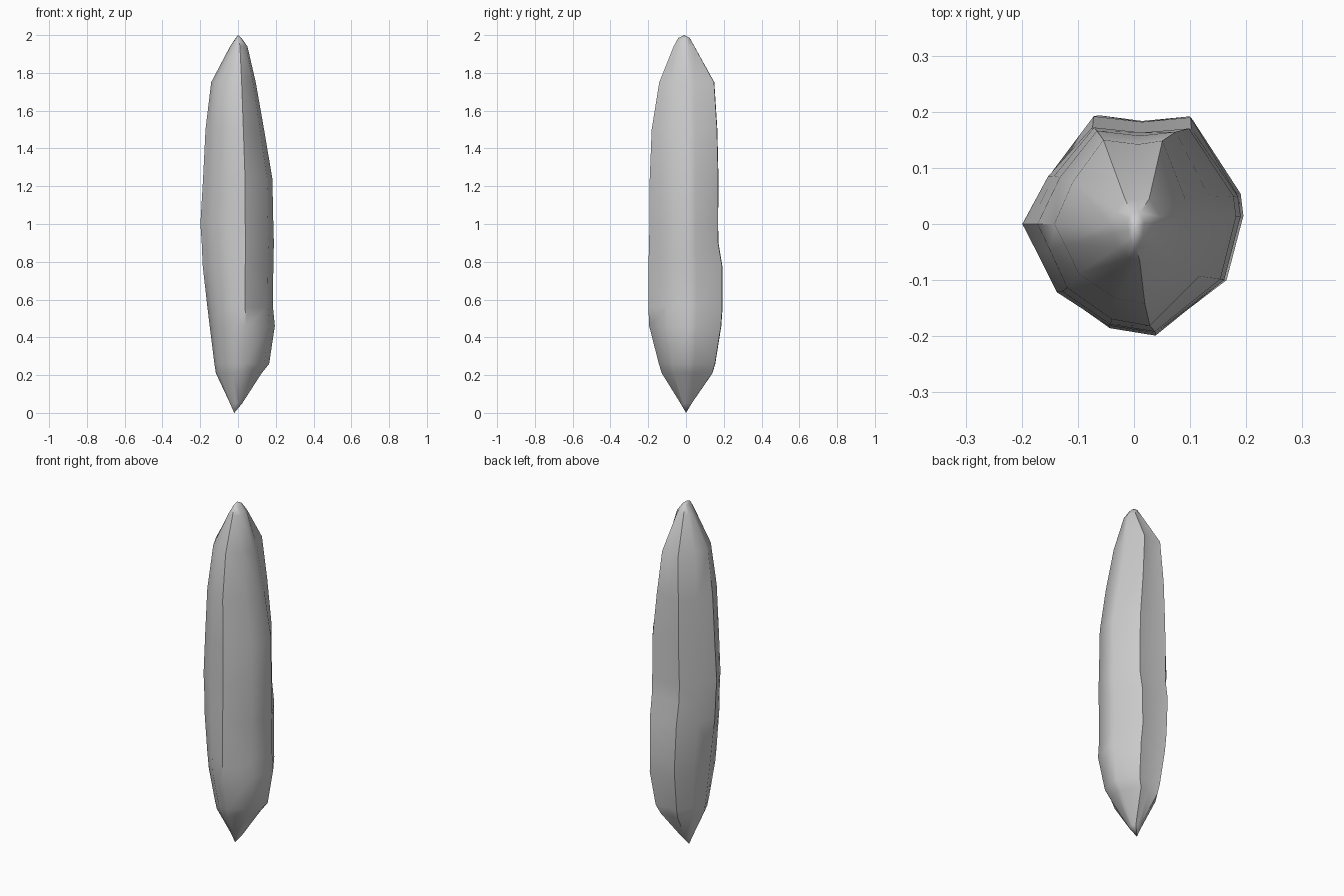
import bpy, bmesh

if "Cube" in bpy.data.objects:
    bpy.data.objects.remove(bpy.data.objects["Cube"])

# Irregular cross-section (unit reach about 0.195 on every side)
OUTLINE = [(-0.195, 0.0), (-0.15, 0.095), (-0.075, 0.19), (0.015, 0.18), (0.105, 0.188),
           (0.19, 0.055), (0.195, 0.015), (0.165, -0.1), (0.04, -0.195), (-0.045, -0.182),
           (-0.135, -0.122), (-0.17, -0.05)]

# Height, then reach to the left, right, front and back
RINGS = [(0.05, .042, .022, .028, .03), (0.21, .117, .125, .125, .14),
         (0.26, .125, .165, .14, .155), (0.46, .15, .195, .19, .187),
         (0.56, .162, .185, .197, .195), (0.78, .187, .187, .194, .192),
         (0.90, .192, .19, .19, .172), (1.00, .199, .187, .189, .17),
         (1.24, .185, .182, .187, .172), (1.50, .172, .138, .177, .166),
         (1.75, .142, .094, .138, .15), (1.94, .042, .05, .064, .045),
         (1.985, .012, .018, .04, .02)]

bm = bmesh.new()
rings = []
for z, left, right, front, back in RINGS:
    ring = []
    for x, y in OUTLINE:
        sx = (left if x < 0 else right) / 0.195
        sy = (front if y < 0 else back) / 0.19
        # small height stagger keeps the facets uneven, as on chipped stone
        ring.append(bm.verts.new((x * sx, y * min(sy, 1.02), z)))
    rings.append(ring)

# Side facets
n = len(OUTLINE)
for low, high in zip(rings, rings[1:]):
    for i in range(n):
        j = (i + 1) % n
        bm.faces.new((low[i], high[i], high[j], low[j]))

# Pointed ends
for ring, tip in ((rings[0], (-0.02, 0.0, 0.0)), (rings[-1], (0.0, -0.008, 2.0))):
    v = bm.verts.new(tip)
    for i in range(n):
        bm.faces.new((ring[i], ring[(i + 1) % n], v))

bmesh.ops.recalc_face_normals(bm, faces=bm.faces)
bmesh.ops.triangulate(bm, faces=bm.faces)
mesh = bpy.data.meshes.new("stone_shard")
bm.to_mesh(mesh)
bm.free()

shard = bpy.data.objects.new("stone_shard", mesh)
bpy.context.collection.objects.link(shard)
bpy.context.view_layer.objects.active = shard
shard.select_set(True)
bpy.ops.object.shade_smooth_by_angle(angle=0.8)
